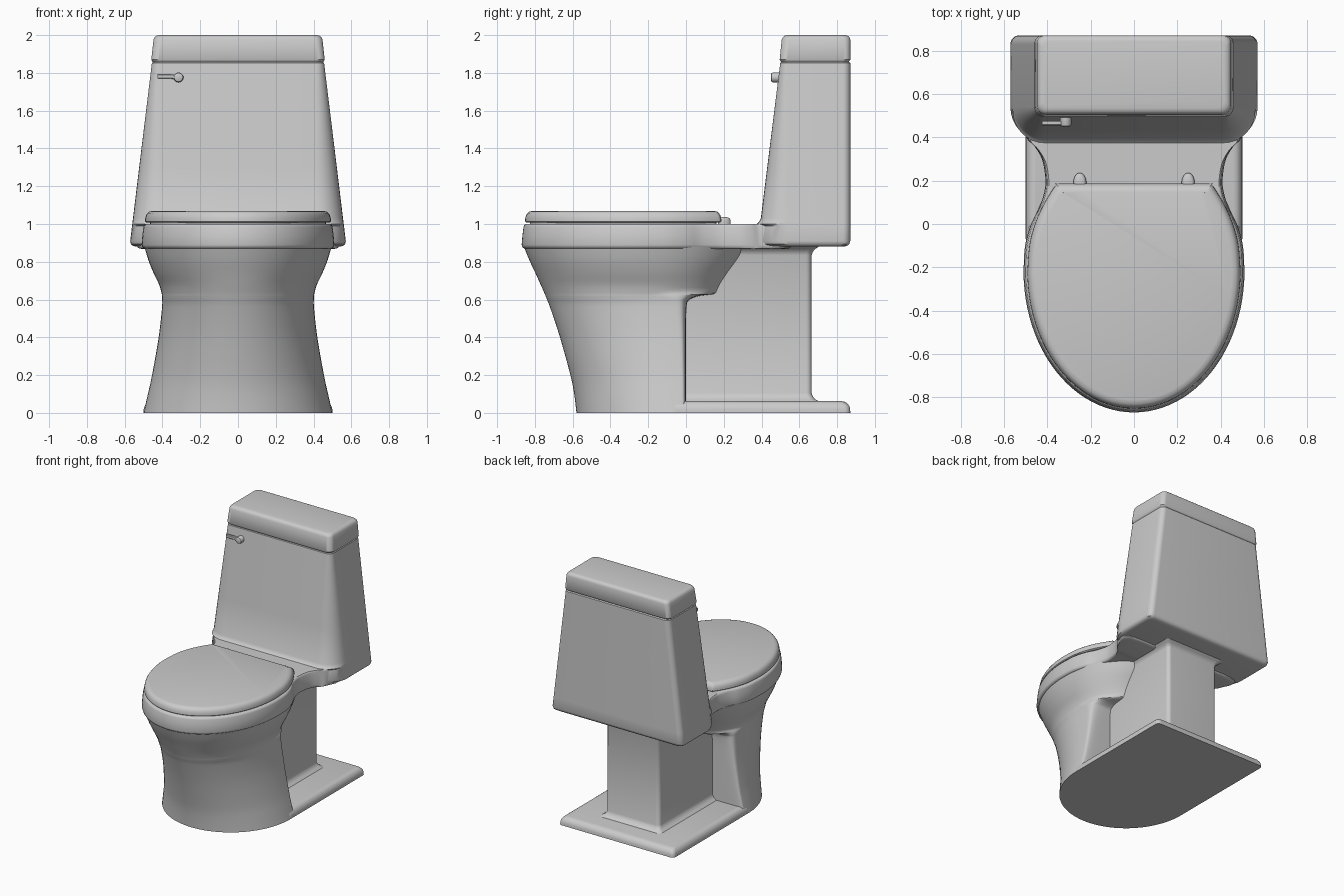
import bpy
from math import sin, cos, pi

if "Cube" in bpy.data.objects:
    bpy.data.objects.remove(bpy.data.objects["Cube"])


def loft(name, rings, angle=38):
    """Skin equal-length rings of (x, y, z) points and cap both ends."""
    n = len(rings[0])
    verts = [p for r in rings for p in r]
    faces = [tuple(range(n))[::-1], tuple(range(len(verts) - n, len(verts)))]
    for k in range(len(rings) - 1):
        for i in range(n):
            j = (i + 1) % n
            faces.append((k * n + i, k * n + j, (k + 1) * n + j, (k + 1) * n + i))
    me = bpy.data.meshes.new(name)
    me.from_pydata(verts, [], faces)
    me.validate()
    me.shade_smooth()
    me.set_sharp_from_angle(angle=angle * pi / 180)
    ob = bpy.data.objects.new(name, me)
    bpy.context.collection.objects.link(ob)
    return ob


def catmull(pts, steps):
    """Smooth curve through tuples of any size."""
    p = [pts[0]] + list(pts) + [pts[-1]]
    out = []
    for i in range(1, len(p) - 2):
        for s in range(steps):
            t = s / steps
            out.append(tuple(
                0.5 * (2 * b + (c - a) * t + (2 * a - 5 * b + 4 * c - d) * t * t
                       + (3 * b - a - 3 * c + d) * t ** 3)
                for a, b, c, d in zip(p[i - 1], p[i], p[i + 1], p[i + 2])))
    return out + [tuple(pts[-1])]


def mirrored(half):
    """Close a half outline running front centre -> right side -> back centre."""
    return half + [(-x, y) for x, y in half[-2:0:-1]]


def front_arc(hw, front, yc, n=24):
    return [(hw * sin(i / n * pi / 2), yc - (yc - front) * cos(i / n * pi / 2)) for i in range(n)]


def egg(z, hw, front, yc, back, e):
    """Elliptical front, superelliptical back of exponent e."""
    half = front_arc(hw, front, yc)
    for i in range(25):
        a = i / 24 * pi / 2
        half.append((hw * max(cos(a), 0) ** (2 / e) if i < 24 else 0,
                     yc + (back - yc) * sin(a) ** (2 / e)))
    return [(x, y, z) for x, y in mirrored(half)]


def rrect(z, hw, yf, yb, rf, rb, n=8):
    """Rectangle with separate front and back corner radii."""
    out = []
    for sx, yy, sy, r, a0 in ((1, yf, 1, rf, -pi / 2), (1, yb, -1, rb, 0),
                              (-1, yb, -1, rb, pi / 2), (-1, yf, 1, rf, pi)):
        for i in range(n + 1):
            a = a0 + i / n * pi / 2
            out.append((sx * (hw - r) + r * cos(a), yy + sy * r + r * sin(a), z))
    return out


def inset(outline, z, d, yc=-0.22):
    """Outline shrunk by about d around (0, yc)."""
    hw = max(x for x, y in outline)
    lo = yc - min(y for x, y in outline)
    hi = max(y for x, y in outline) - yc
    return [(x * (hw - d) / hw, yc + (y - yc) * ((hi - d) / hi if y > yc else (lo - d) / lo), z)
            for x, y in outline]


# Pedestal and flared underside of the bowl: z, half width, front, widest y, back, exponent
shape = [(0, .50, -.58, -.06, 0, 12), (.1, .477, -.592, -.07, 0, 12), (.2, .455, -.612, -.08, 0, 12),
         (.4, .42, -.667, -.12, 0, 12), (.56, .402, -.72, -.17, .003, 10), (.6, .402, -.736, -.19, .02, 7),
         (.62, .403, -.744, -.2, .08, 4), (.635, .405, -.75, -.2, .21, 2.3), (.68, .418, -.77, -.2, .235, 2.2),
         (.74, .447, -.797, -.21, .27, 2.2), (.81, .475, -.83, -.22, .32, 2.2), (.88, .495, -.858, -.22, .36, 2.2)]
loft("pedestal", [egg(*s) for s in catmull(shape, 3)])

# Base plate behind the pedestal
loft("base_plate", [rrect(z, .5 - d * .9, -.07, .87 - d, .02, .03) for z, d in
                    ((0, 0), (.02, .001), (.035, .005), (.05, .016), (.058, .028), (.062, .045))])

# Rear column with flared ends
flare = ((.05, .045), (.063, .035), (.072, .018), (.09, .005), (.105, 0))
column = list(flare) + [(.94 - z, d) for z, d in flare[::-1]]
loft("column", [rrect(z, .23 + d, -.1, .665 + d, .03, .03) for z, d in column])

# Rim running back into the tank deck
rim = mirrored(front_arc(.51, -.87, -.22) + catmull(
    [(.51, -.22), (.503, -.1), (.475, 0), (.435, .08), (.412, .16), (.41, .22),
     (.425, .3), (.46, .36), (.50, .41), (.50, .55), (0, .55)], 4))
loft("rim", [inset(rim, z, d) for z, d in
             ((.868, .03), (.87, .014), (.877, .004), (.89, 0), (.94, .004), (.985, .01), (.995, .014), (1.0, .022))])

# Seat lid with a thin gap beneath
lid = mirrored(front_arc(.492, -.852, -.22) + catmull(
    [(.492, -.22), (.483, -.1), (.457, 0), (.42, .085), (.375, .16), (.355, .183), (.33, .187), (0, .187)], 4))
loft("seat_gap", [inset(lid, z, .025) for z in (.995, 1.015)])
loft("seat_lid", [inset(lid, z, d) for z, d in
                  ((1.008, .006), (1.013, 0), (1.03, .001), (1.045, .005), (1.057, .012), (1.065, .022), (1.07, .04))])

# Seat hinges
for side, label in ((-1, "left"), (1, "right")):
    rings = [egg(z, .03 * s, .17, .19, .19 + .046 * s, 2)
             for z, s in ((.99, 1), (1.02, 1), (1.03, .88), (1.036, .6))]
    loft(label + "_hinge", [[(x + side * .25, y, z) for x, y, z in r] for r in rings])


# Tank: tapered, with corners that soften toward the bottom
def tank_ring(z, d=0, bump=0):
    t = (z - .9) / .96
    front = .38 + .12 * t - bump
    return rrect(z, .572 - .117 * t - d, front + d, .87 - d, .16 - .12 * t, .04)


loft("tank", [tank_ring(*a) for a in
              ((.88, .035), (.884, .018), (.893, .006), (.91, 0), (.99, 0), (1.0, 0, .018), (1.01, 0, .008),
               (1.03, 0), (1.3, 0), (1.6, 0), (1.852, 0), (1.858, .006))])

# Tank lid
loft("tank_lid", [rrect(z, .46 - (z - 1.86) * .11 - d, .495 + (z - 1.86) * .1 + d, .87 - d, .04, .035)
                  for z, d in ((1.856, .01), (1.864, .004), (1.87, 0), (1.975, 0), (1.988, .004), (1.996, .012), (2.0, .025))])

# Flush lever: bar and round pivot
loft("flush_lever", [[(x, y, 1.782 + dz - drop) for y, dz in
                      ((.455, -.008), (.459, -.012), (.473, -.012), (.477, -.008),
                       (.477, .008), (.473, .012), (.459, .012), (.455, .008))]
                     for x, drop in ((-.425, 0), (-.36, 0), (-.34, .003), (-.315, .008))])
loft("lever_pivot", [[(-.315 + r * cos(i * pi / 12), y, 1.776 + r * sin(i * pi / 12)) for i in range(24)]
                     for y, r in ((.51, .026), (.46, .026), (.453, .023), (.45, .017))])

# Consistent outward normals
import bmesh
for ob in bpy.context.collection.objects:
    bm = bmesh.new()
    bm.from_mesh(ob.data)
    bmesh.ops.recalc_face_normals(bm, faces=bm.faces)
    bm.to_mesh(ob.data)
    bm.free()
